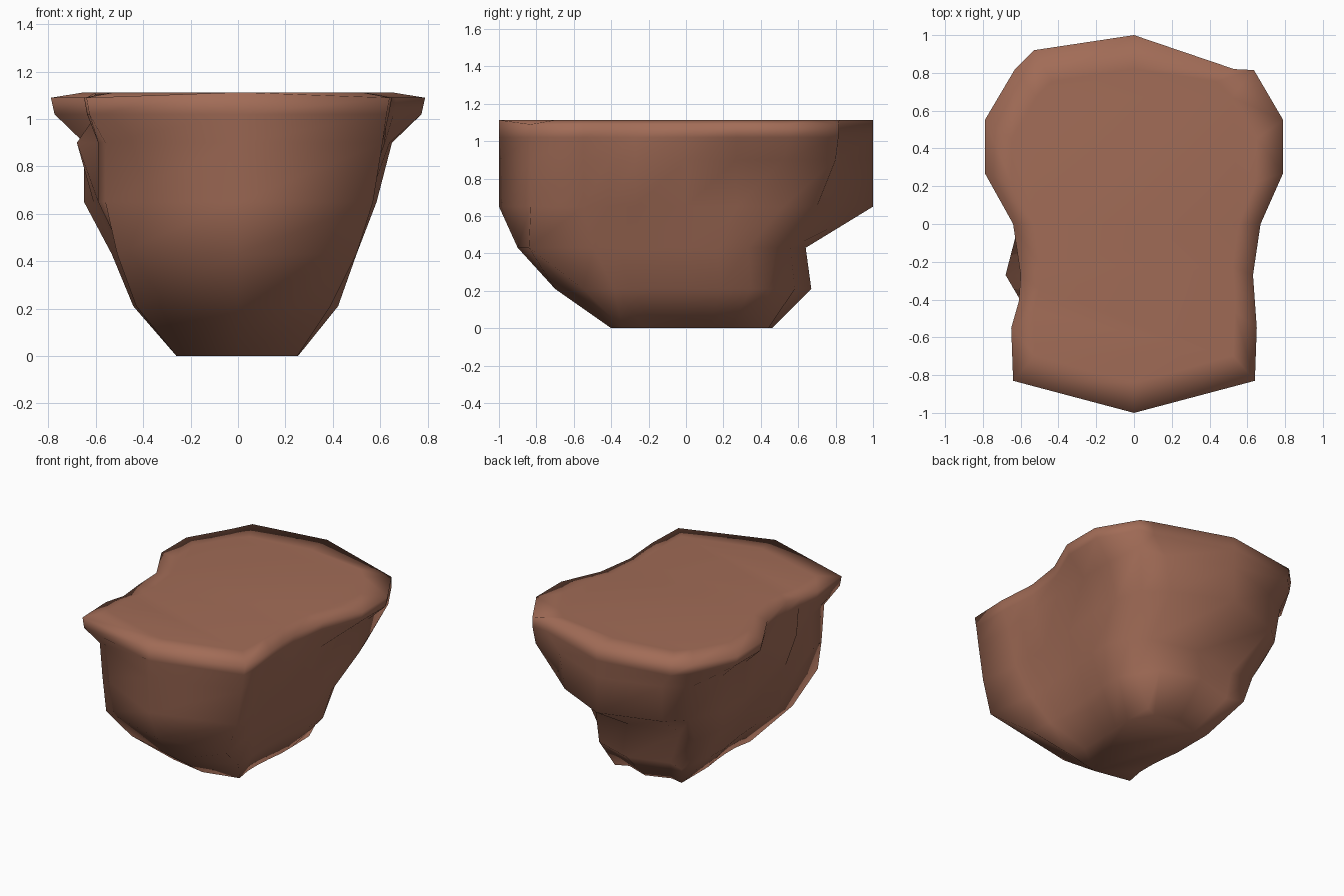
import bpy, bmesh

if "Cube" in bpy.data.objects:
    bpy.data.objects.remove(bpy.data.objects["Cube"])

# Half outlines, front to back: overhanging rim and the rock body beneath it
RIM = [(0, -1), (.64, -.83), (.65, -.55), (.61, -.41), (.6, -.27), (.64, 0),
       (.79, .27), (.79, .55), (.63, .82), (.53, .92), (0, 1)]
BODY = [(0, -1), (.56, -.83), (.59, -.55), (.59, -.41), (.59, -.27), (.61, 0),
        (.65, .27), (.65, .52), (.6, .78), (.42, .87), (0, 1)]
# Levels: outline, height, right, left, front and back scale
LEVELS = [(BODY, 0, .39, .4, .4, .46), (BODY, .21, .65, .68, .7, .67),
          (BODY, .43, .77, .82, .9, .64), (BODY, .65, .9, 1, 1, 1),
          (BODY, .9, 1, 1, 1, 1), (RIM, 1.02, .98, .98, 1, 1),
          (RIM, 1.1, 1, 1, 1, 1), (RIM, 1.113, .82, .82, .84, .82)]
# Corner positions of the body, one per level from the ground up
CORNERS = {
    (1, 1): [(.25, -.34), (.39, -.55), (.5, -.84), (.57, -.83), (.61, -.83)],
    (1, -1): [(-.26, -.35), (-.43, -.58), (-.51, -.75), (-.56, -.72), (-.56, -.75)],
    (8, 1): [(.25, .44), (.36, .44), (.44, .48), (.52, .7), (.62, .8)],
    (8, -1): [(-.26, .42), (-.4, .62), (-.49, .6), (-.55, .75), (-.58, .77)],
}


def ring(bm, level):
    outline, z, right, left, front, back = LEVELS[level]
    pts = [(x * right, y, i, 1) for i, (x, y) in enumerate(outline)]
    pts += [(-x * left, y, i, -1) for i, (x, y) in reversed(list(enumerate(outline)))
            if 0 < i < len(outline) - 1]
    verts = []
    for x, y, i, side in pts:
        y *= front if y < 0 else back
        h = z
        if level < 5 and (i, side) in CORNERS:
            x, y = CORNERS[i, side][level]
        # Asymmetric details: knob on the left, squared back right corner
        if side < 0 and i == 4 and level == 4:
            x = -.68
        if side > 0 and i in (3, 4, 5) and level >= 4:
            x += .03
        if side > 0 and level in (3, 4, 5, 6) and i in (8, 9):
            if i == 9:
                y = .82
            elif level > 4:
                x, y = .635, .815
        if level == 6:
            h = 1.09 if abs(x) > .6 else 1.113
        verts.append(bm.verts.new((x, y, h)))
    return verts


# Loft the levels into one closed rock
bm = bmesh.new()
rings = [ring(bm, k) for k in range(len(LEVELS))]
for a, b in zip(rings, rings[1:]):
    n = len(a)
    for i in range(n):
        j = (i + 1) % n
        bm.faces.new((a[i], a[j], b[j], b[i]))
bm.faces.new(rings[0][::-1])
bm.faces.new(rings[-1])
bmesh.ops.recalc_face_normals(bm, faces=bm.faces)
for f in bm.faces:
    f.smooth = True
mesh = bpy.data.meshes.new("rock_ledge")
bm.to_mesh(mesh)
bm.free()
rock = bpy.data.objects.new("rock_ledge", mesh)
bpy.context.collection.objects.link(rock)

# Brown stone
mat = bpy.data.materials.new("brown_stone")
mat.diffuse_color = (.36, .15, .095, 1)
mat.use_nodes = True
mat.node_tree.nodes["Principled BSDF"].inputs["Base Color"].default_value = mat.diffuse_color
mesh.materials.append(mat)
